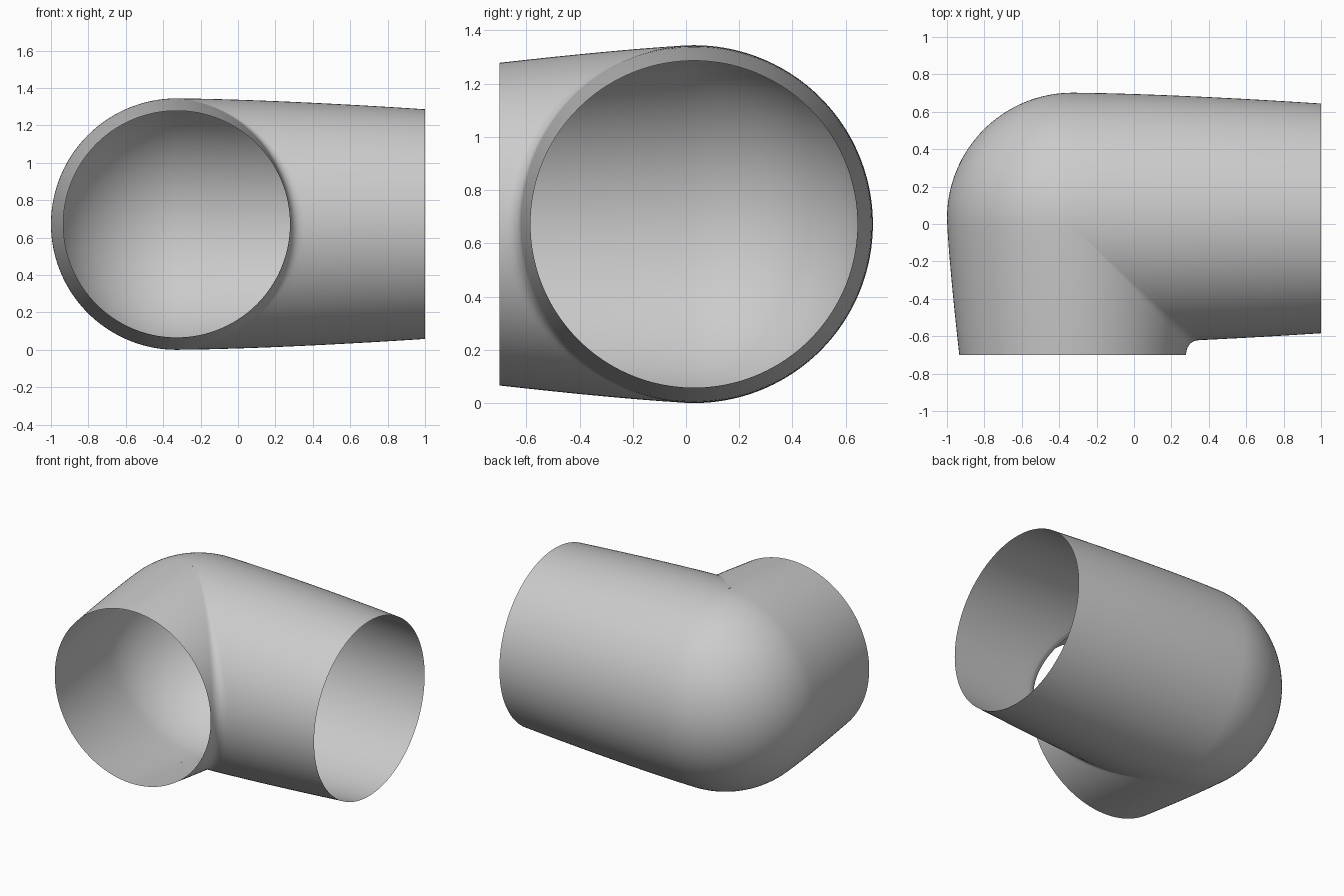
import bpy
import bmesh
from math import sin, cos, pi, sqrt, atan2
from mathutils import Vector

cube = bpy.data.objects.get("Cube")
if cube:
    bpy.data.objects.remove(cube, do_unlink=True)

R = 0.672                             # radius at the bend
C = Vector((-0.328, 0.03, R))         # centre of the bend
LONG, SHORT = 1 - C.x, 0.7 + C.y      # branch lengths
FILLET = 0.065
ROWS, STEPS = 96, 16


def long_radius(d):
    return R - 0.058 * (max(d, 0) / LONG) ** 1.5


def short_radius(d):
    return R - 0.066 * (max(d, 0) / SHORT) ** 1.25


def long_point(d, a):
    r = long_radius(d)
    return C + Vector((d, r * sin(a), r * cos(a)))


def short_point(d, a):
    r = short_radius(d)
    return C + Vector((r * sin(a), -d, r * cos(a)))


def span(start, end, n=STEPS):
    return [start + (end - start) * i / n for i in range(n + 1)]


def skin(bm, rows):
    """Bridge neighbouring rows of points with quads."""
    grid = [[bm.verts.new(p) for p in row] for row in rows]
    for a, b in zip(grid, grid[1:]):
        for i in range(len(a) - 1):
            bm.faces.new((a[i], a[i + 1], b[i + 1], b[i]))


def inner_row(a):
    """Path from the short mouth, through the filleted crotch, to the long mouth."""
    d = 0.0
    for _ in range(30):
        r = long_radius(d)
        d = sqrt(max(0, short_radius(r * sin(a)) ** 2 - (r * cos(a)) ** 2))
    corner = long_point(d, -a)
    depth = C.y - corner.y
    b = atan2(d, corner.z - C.z)
    f = FILLET * sin(a) ** 2
    short_side = [short_point(t, b) for t in span(SHORT, depth + f)]
    long_side = [long_point(t, -a) for t in span(d + f, LONG)]
    p, q = short_side[-1], long_side[0]
    bend = [p * (1 - t) ** 2 + corner * 2 * t * (1 - t) + q * t * t
            for t in span(0, 1, 8)]
    return short_side + bend[1:-1] + long_side


angles = span(0, pi, ROWS)
bm = bmesh.new()

# Outer halves of the two branches
skin(bm, [[long_point(d, a) for d in span(0, LONG)] for a in angles])
skin(bm, [[short_point(d, -a) for d in span(0, SHORT)] for a in angles])

# Quarter-sphere outer corner
skin(bm, [[C + R * Vector((-sin(a) * sin(t), sin(a) * cos(t), cos(a)))
           for t in span(0, pi / 2, 32)] for a in angles])

# Inner halves with the blended crotch
skin(bm, [inner_row(a) for a in angles])

bmesh.ops.remove_doubles(bm, verts=bm.verts, dist=0.0004)
bmesh.ops.dissolve_degenerate(bm, edges=bm.edges, dist=0.0002)
bmesh.ops.recalc_face_normals(bm, faces=bm.faces)

# Make the normals point away from the bend
bm.faces.ensure_lookup_table()
back = max(bm.faces, key=lambda f: f.calc_center_median().y)
if back.normal.y < 0:
    bmesh.ops.reverse_faces(bm, faces=bm.faces)

mesh = bpy.data.meshes.new("pipe_elbow")
bm.to_mesh(mesh)
bm.free()
elbow = bpy.data.objects.new("pipe_elbow", mesh)
bpy.context.collection.objects.link(elbow)

# Plain grey finish
grey = bpy.data.materials.new("plain_grey")
grey.use_nodes = True
colour = (0.6, 0.6, 0.6, 1)
grey.diffuse_color = colour
grey.node_tree.nodes["Principled BSDF"].inputs["Base Color"].default_value = colour
mesh.materials.append(grey)

bpy.context.view_layer.objects.active = elbow
elbow.select_set(True)
bpy.ops.object.shade_smooth_by_angle(angle=pi / 5)
